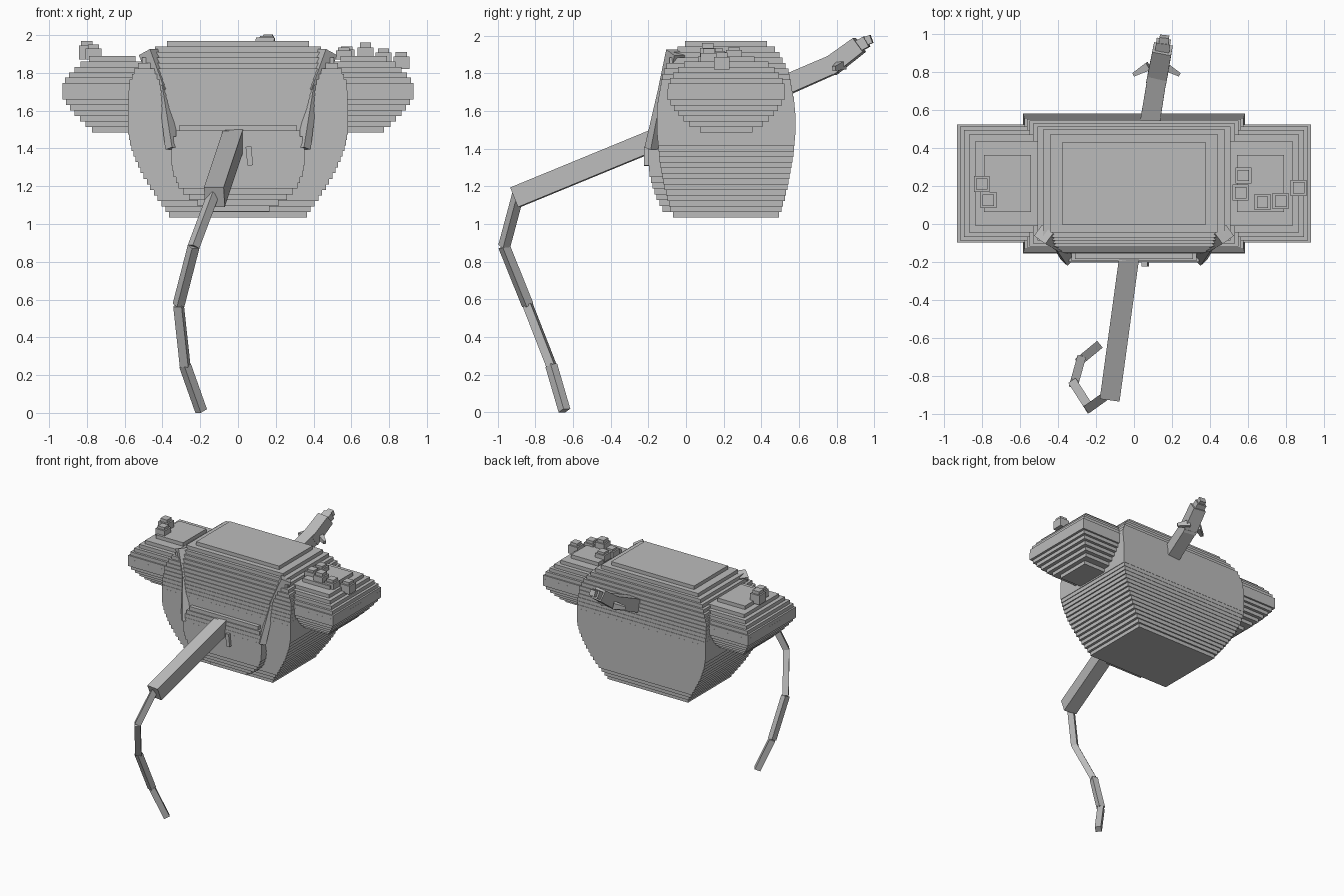
import bpy, bmesh
from mathutils import Vector

grey = bpy.data.materials.new("plain grey")
grey.diffuse_color = (0.5, 0.5, 0.5, 1)


def finish(name, bm):
    bmesh.ops.recalc_face_normals(bm, faces=bm.faces)
    me = bpy.data.meshes.new(name)
    bm.to_mesh(me)
    bm.free()
    me.materials.append(grey)
    ob = bpy.data.objects.new(name, me)
    bpy.context.collection.objects.link(ob)
    return ob


def sample(profile, z):
    for a, b in zip(profile, profile[1:]):
        if z <= b[0]:
            t = max(0, (z - a[0]) / (b[0] - a[0]))
            return [p + (q - p) * t for p, q in zip(a[1:], b[1:])]
    return profile[-1][1:]


def stepped(name, cx, cy, profile, layers):
    """Stack of rectangular slabs following a (z, half x, half y) profile."""
    bm = bmesh.new()
    z0, z1 = profile[0][0], profile[-1][0]
    h = (z1 - z0) / layers
    rings = []
    for i in range(layers):
        hx, hy = sample(profile, z0 + (i + 0.5) * h)
        for z in (z0 + i * h, z0 + (i + 1) * h):
            rings.append([bm.verts.new((cx + sx * hx, cy + sy * hy, z))
                          for sx, sy in ((-1, -1), (1, -1), (1, 1), (-1, 1))])
    for a, b in zip(rings, rings[1:]):
        for k in range(4):
            m = (k + 1) % 4
            bm.faces.new((a[k], a[m], b[m], b[k]))
    bm.faces.new(rings[0])
    bm.faces.new(rings[-1])
    return finish(name, bm)


def beam(name, p, q, w0, h0, w1=None, h1=None):
    """Four-sided bar from p to q, optionally tapered."""
    w1, h1 = w1 or w0, h1 or h0
    p, q = Vector(p), Vector(q)
    d = (q - p).normalized()
    side = d.cross(Vector((0, 0, 1))).normalized()
    up = side.cross(d)
    bm = bmesh.new()
    ends = [[bm.verts.new(c + side * (sx * w / 2) + up * (sy * h / 2))
             for sx, sy in ((-1, -1), (1, -1), (1, 1), (-1, 1))]
            for c, w, h in ((p, w0, h0), (q, w1, h1))]
    a, b = ends
    for k in range(4):
        m = (k + 1) % 4
        bm.faces.new((a[k], a[m], b[m], b[k]))
    bm.faces.new(a)
    bm.faces.new(b)
    return finish(name, bm)


# Main body
stepped("body", 0, 0.213, [
    (1.035, .355, .275), (1.08, .385, .295), (1.15, .435, .315), (1.2, .468, .327),
    (1.28, .515, .342), (1.35, .547, .354), (1.42, .57, .362), (1.48, .582, .367),
    (1.6, .582, .367), (1.68, .58, .358), (1.75, .575, .345), (1.81, .55, .33),
    (1.86, .515, .305), (1.91, .465, .275), (1.935, .425, .25), (1.97, .34, .195)], 32)

# Front pouch and its tag
stepped("front_pouch", 0, -0.05, [
    (1.065, .14, .065), (1.1, .2, .085), (1.15, .27, .11), (1.2, .315, .128),
    (1.27, .345, .145), (1.33, .352, .151), (1.41, .352, .151), (1.47, .335, .147),
    (1.525, .3, .13)], 15)
beam("pouch_tag", (.055, -.2, 1.41), (.065, -.2, 1.31), .045, .03)

# Side lobes
lobe = [(1.485, .09, .11), (1.525, .14, .19), (1.56, .175, .23), (1.6, .215, .265),
        (1.65, .25, .3), (1.67, .265, .31), (1.73, .265, .31), (1.77, .245, .295),
        (1.81, .21, .265), (1.85, .165, .22), (1.89, .1, .11)]
for s, tag in ((-1, "left"), (1, "right")):
    stepped(tag + "_lobe", s * .665, .213, lobe, 14)
    # Folded arm lying on the front corner
    beam(tag + "_upper_arm", (s * .475, -.055, 1.91), (s * .4, -.11, 1.7), .07, .08, .05, .07)
    beam(tag + "_forearm", (s * .41, -.12, 1.76), (s * .345, -.18, 1.4), .02, .03, .065, .05)

# Small two-step knobs on the lobes: x, y, base z, height
for i, (x, y, z, h) in enumerate([
        (-.8, .21, 1.87, .1), (-.765, .125, 1.87, .08), (.575, .255, 1.87, .07),
        (.56, .165, 1.87, .065), (.675, .115, 1.86, .1), (.77, .12, 1.84, .09),
        (.865, .19, 1.82, .09)]):
    stepped("knob_%d" % (i + 1), x, y,
            [(z, .042, .042), (z + h * .7, .042, .042),
             (z + h * .72, .03, .03), (z + h, .03, .03)], 4)

# Front boom and hanging chain of thin bars
beam("boom", (-.015, -.1, 1.473), (-.125, -.905, 1.142), .105, .112)
path = [(-.13, -.89, 1.16), (-.235, -.965, .88), (-.315, -.84, .57),
        (-.28, -.715, .25), (-.195, -.645, .01)]
for i, (p, q) in enumerate(zip(path, path[1:])):
    beam("hanging_bar_%d" % (i + 1), p, q, .046, .046)

# Rear neck, head, snout and fins
beam("rear_neck", (.075, .48, 1.715), (.125, .79, 1.85), .105, .105, .1, .1)
beam("rear_head", (.12, .76, 1.83), (.15, .92, 1.95), .105, .1, .1, .09)
beam("rear_snout", (.147, .9, 1.935), (.155, .96, 1.968), .075, .06)
beam("rear_tip", (.155, .94, 1.965), (.16, .985, 1.982), .05, .045)
for s, tag in ((-1, "left"), (1, "right")):
    beam(tag + "_fin", (.118 + s * .04, .83, 1.845), (.118 + s * .12, .785, 1.825),
         .045, .05, .02, .025)
